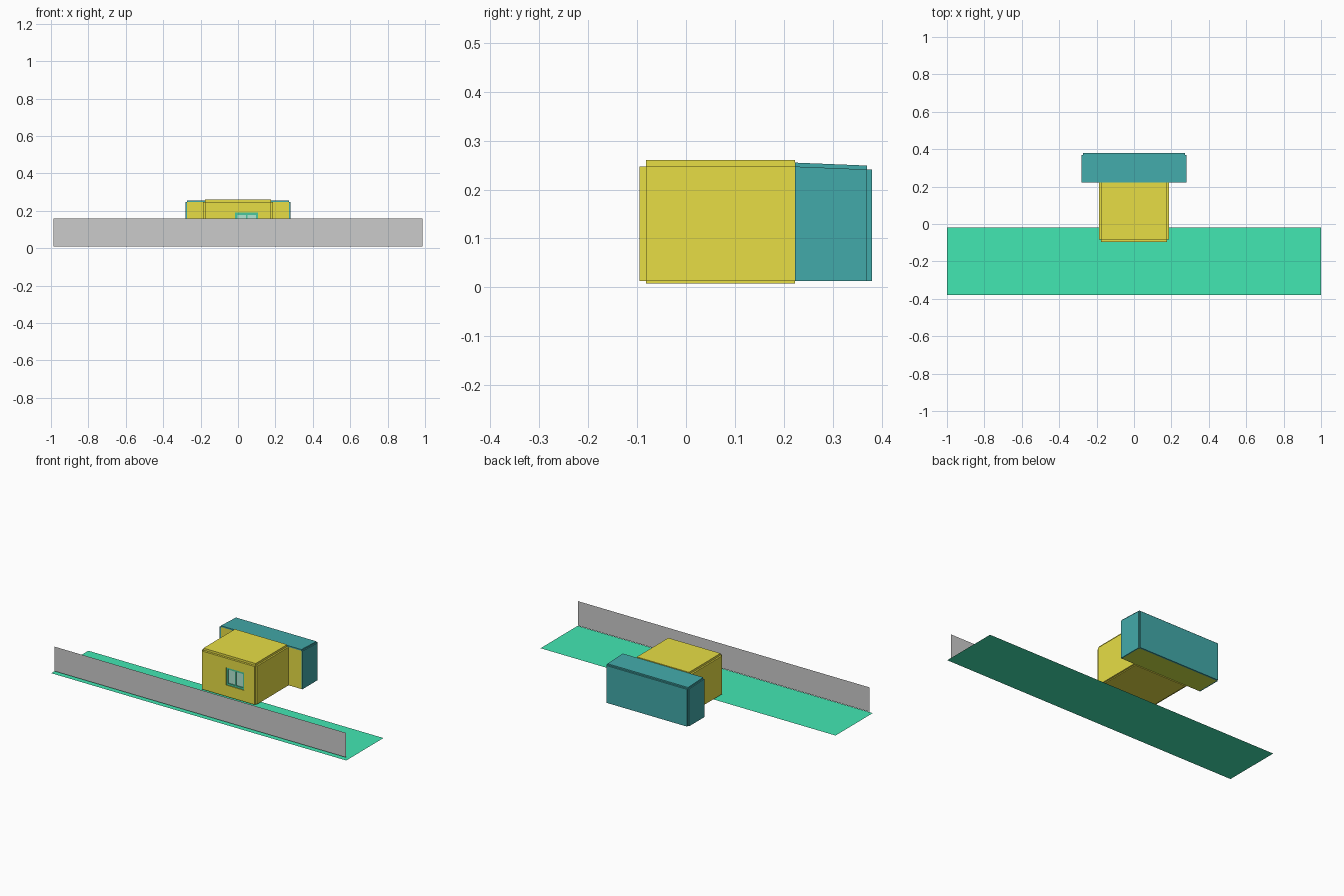
import bpy, bmesh
from mathutils import Vector

if "Cube" in bpy.data.objects:
    bpy.data.objects.remove(bpy.data.objects["Cube"])


def mat(name, r, g, b):
    m = bpy.data.materials.new(name)
    m.diffuse_color = (r, g, b, 1)
    m.use_nodes = True
    m.node_tree.nodes["Principled BSDF"].inputs["Base Color"].default_value = m.diffuse_color
    return m


YELLOW = mat("yellow", 0.8, 0.73, 0.06)
TEAL = mat("teal", 0.055, 0.4, 0.4)
GREEN = mat("green", 0.055, 0.8, 0.45)
LIME = mat("lime", 0.63, 0.78, 0.06)
FRAME = mat("frame_green", 0.07, 0.58, 0.34)
GLASS = mat("glass", 0.45, 0.8, 0.65)


def panel(name, quads, push=None, material=None):
    """Flat panel from quads, optionally pushed out into a slab."""
    bm = bmesh.new()
    for q in quads:
        bm.faces.new([bm.verts.new(p) for p in q])
    bmesh.ops.remove_doubles(bm, verts=bm.verts, dist=1e-5)
    if push:
        res = bmesh.ops.extrude_face_region(bm, geom=bm.faces[:])
        new = [v for v in res["geom"] if isinstance(v, bmesh.types.BMVert)]
        bmesh.ops.translate(bm, verts=new, vec=Vector(push))
        bmesh.ops.recalc_face_normals(bm, faces=bm.faces[:])
    me = bpy.data.meshes.new(name)
    bm.to_mesh(me)
    bm.free()
    if material:
        me.materials.append(material)
    ob = bpy.data.objects.new(name, me)
    bpy.context.collection.objects.link(ob)
    return ob


def flat(x0, x1, y0, y1, z0, z1=None):
    """Roof or floor quad, z may slope from y0 to y1."""
    z1 = z0 if z1 is None else z1
    return [(x0, y0, z0), (x1, y0, z0), (x1, y1, z1), (x0, y1, z1)]


def upright(x0, x1, y, z0, z1):
    return [(x0, y, z0), (x1, y, z0), (x1, y, z1), (x0, y, z1)]


def ring(xs, zs, y):
    """3 x 3 grid of upright quads with the middle left open."""
    return [upright(xs[i], xs[i + 1], y, zs[j], zs[j + 1])
            for i in range(3) for j in range(3) if (i, j) != (1, 1)]


# Lawn and street wall
panel("lawn", [flat(-1, 1, -0.38, -0.02, 0)], None, GREEN)
panel("street_wall", [upright(-0.987, 0.987, -0.365, 0.01, 0.16)])

# House block: slabs pushed out from a box, leaving notched edges
X, Y0, Y1, Z0, Z1 = 0.177, -0.082, 0.223, 0.013, 0.247
WX0, WX1, WZ0, WZ1 = -0.015, 0.108, 0.082, 0.19
panel("house_front", ring((-X, WX0, WX1, X), (Z0, WZ0, WZ1, Z1), Y0),
      (0, -0.013, 0), YELLOW)
panel("house_roof", [flat(-X, X, Y0, Y1, Z1)], (0, 0, 0.013), YELLOW)
panel("house_floor", [flat(-X, X, Y0, Y1, Z0)], (0, 0, -0.005), YELLOW)
for s, side in ((-1, "left"), (1, "right")):
    panel("house_side_" + side,
          [[(s * X, Y0, Z0), (s * X, Y1, Z0), (s * X, Y1, Z1), (s * X, Y0, Z1)]],
          (s * 0.01, 0, 0), YELLOW)

# Window: frame, centre bar and two panes set in the opening
b = 0.012
panel("window_frame", ring((WX0, WX0 + b, WX1 - b, WX1),
                           (WZ0, WZ0 + b, WZ1 - b, WZ1), Y0),
      (0, -0.009, 0), FRAME)
mid = (WX0 + WX1) / 2
panel("window_bar", [upright(mid - 0.004, mid + 0.004, Y0, WZ0 + b, WZ1 - b)],
      (0, -0.008, 0), FRAME)
for name, a, c in (("left", WX0 + b, mid - 0.004), ("right", mid + 0.004, WX1 - b)):
    panel("window_pane_" + name, [upright(a, c, Y0, WZ0 + b, WZ1 - b)],
          (0, -0.004, 0), GLASS)

# Rear wing with a gently sloping roof
W, B, ZB = 0.273, 0.37, 0.241
panel("wing_front", [upright(-W, W, Y1, Z0, Z1)], None, YELLOW)
panel("wing_floor", [flat(-W, W, Y1, B, Z0)], None, LIME)
panel("wing_roof", [flat(-W, W, Y1, B, Z1, ZB)], (0, 0, 0.008), TEAL)
panel("wing_back", [upright(-W, W, B, Z0, ZB)], (0, 0.01, 0), TEAL)
for s, side in ((-1, "left"), (1, "right")):
    panel("wing_side_" + side,
          [[(s * W, Y1, Z0), (s * W, B, Z0), (s * W, B, ZB), (s * W, Y1, Z1)]],
          (s * 0.007, 0, 0), TEAL)
